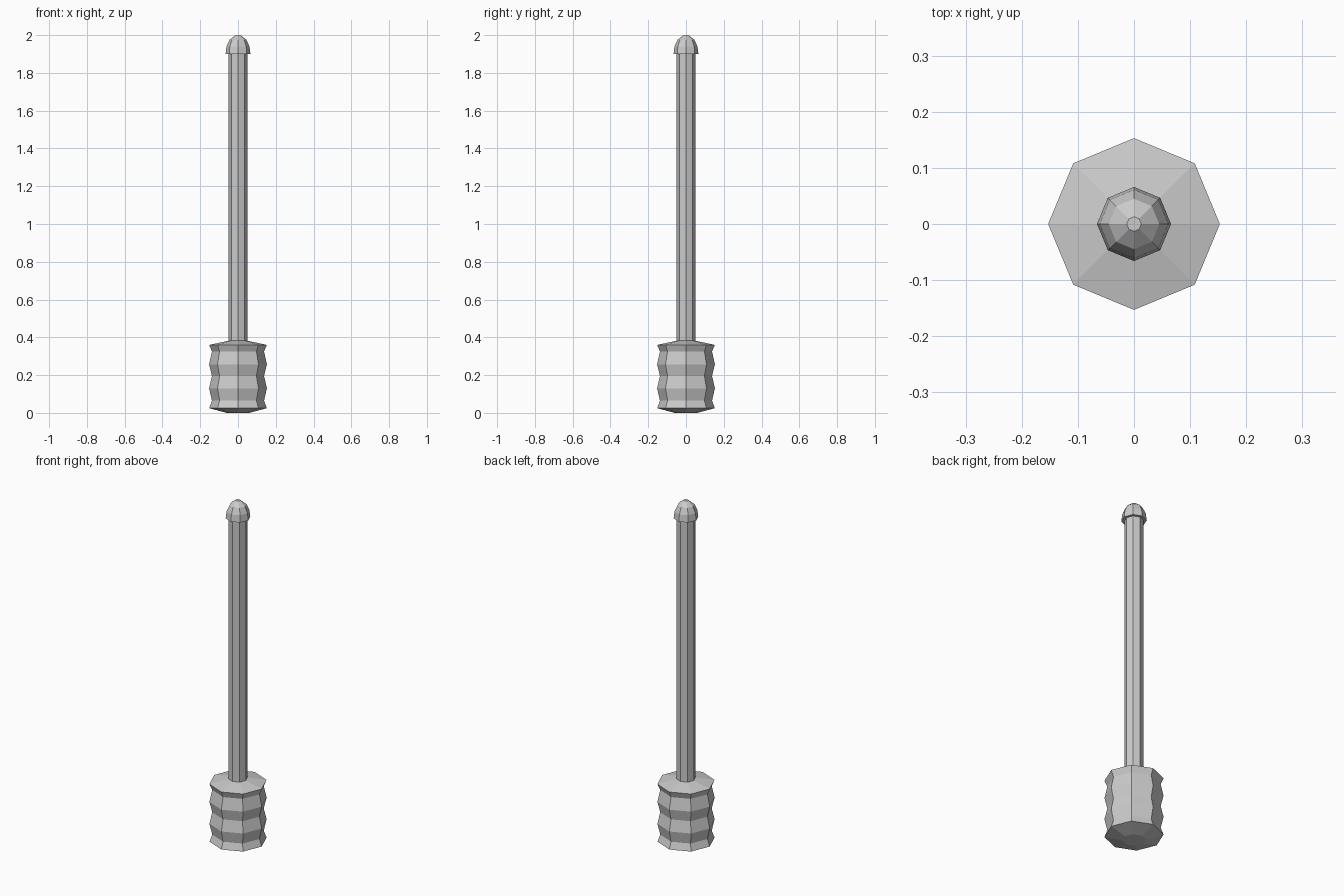
import bpy, bmesh
from math import cos, sin, tau

if "Cube" in bpy.data.objects:
    bpy.data.objects.remove(bpy.data.objects["Cube"])

SIDES = 8


def lathe(name, profile):
    """Closed eight-sided solid from (radius, height) pairs, bottom to top."""
    bm = bmesh.new()
    rings = [[bm.verts.new((r * cos(tau * i / SIDES), r * sin(tau * i / SIDES), z))
              for i in range(SIDES)] for r, z in profile]
    for low, high in zip(rings, rings[1:]):
        for i in range(SIDES):
            j = (i + 1) % SIDES
            bm.faces.new((low[i], low[j], high[j], high[i]))
    bm.faces.new(rings[0][::-1])
    bm.faces.new(rings[-1])
    mesh = bpy.data.meshes.new(name)
    bm.to_mesh(mesh)
    bm.free()
    obj = bpy.data.objects.new(name, mesh)
    bpy.context.collection.objects.link(obj)
    return obj


# Ribbed grip with shallow tapered ends
lathe("grip", [(0.06, 0.0), (0.153, 0.025), (0.138, 0.065), (0.153, 0.13),
               (0.138, 0.195), (0.153, 0.257), (0.138, 0.325), (0.153, 0.36),
               (0.05, 0.382)])

# Long straight shaft
lathe("shaft", [(0.05, 0.382), (0.05, 1.9)])

# Domed tip overhanging the shaft
lathe("tip", [(0.066, 1.9), (0.061, 1.94), (0.045, 1.975), (0.013, 2.0)])
